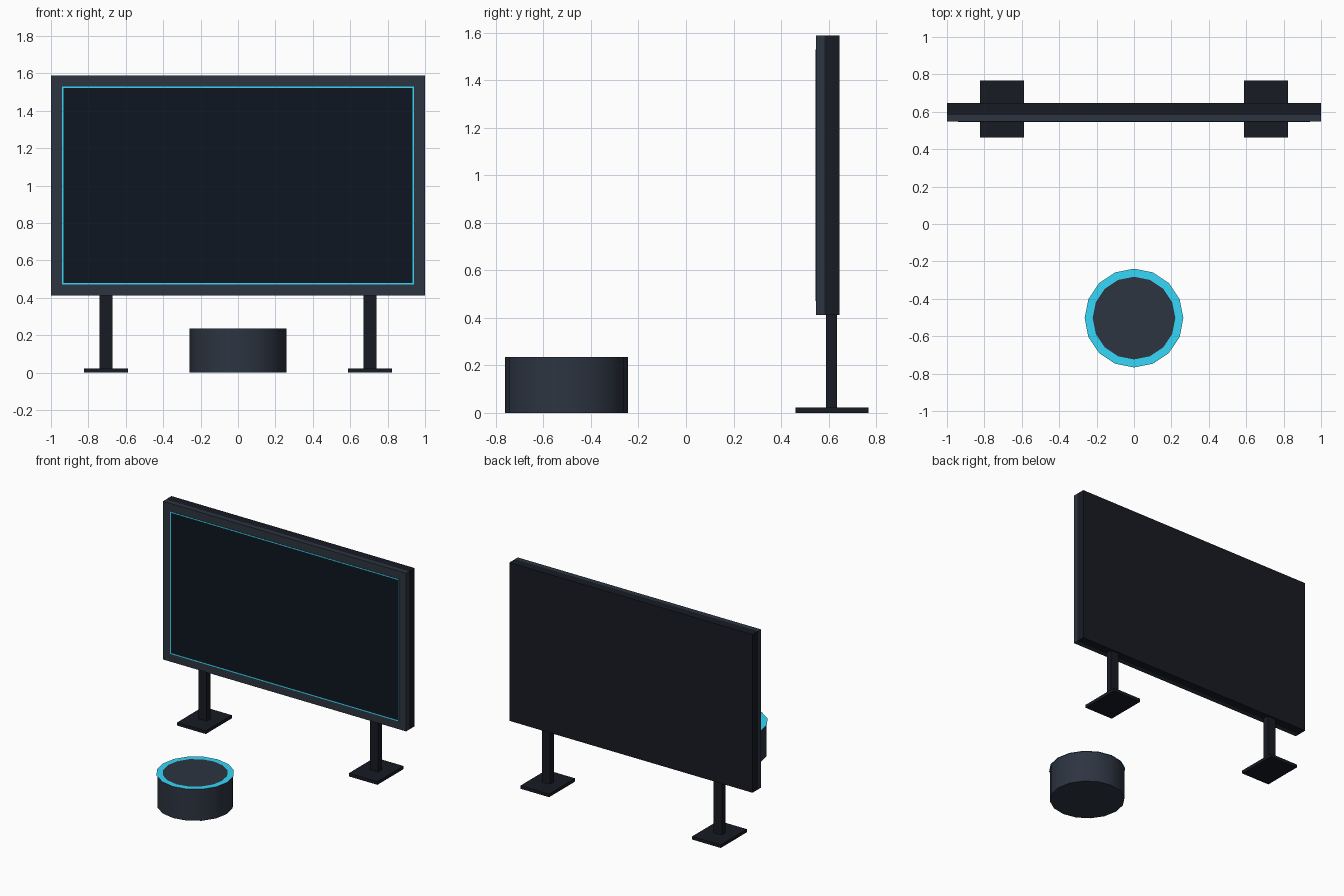
import bpy, bmesh
from math import radians
from mathutils import Vector

if "Cube" in bpy.data.objects:
    bpy.data.objects.remove(bpy.data.objects["Cube"])


def material(name, rgb):
    m = bpy.data.materials.new(name)
    m.diffuse_color = (*rgb, 1)
    m.use_nodes = True
    m.node_tree.nodes["Principled BSDF"].inputs["Base Color"].default_value = m.diffuse_color
    return m


SLATE = material("slate", (0.026, 0.035, 0.053))
DARK = material("dark_metal", (0.0085, 0.0108, 0.0165))
GLASS = material("screen_glass", (0.0045, 0.0080, 0.015))
CYAN = material("cyan_glow", (0.035, 0.680, 0.950))


def add_object(name, bm, *mats):
    bmesh.ops.recalc_face_normals(bm, faces=bm.faces)
    mesh = bpy.data.meshes.new(name)
    bm.to_mesh(mesh)
    bm.free()
    for m in mats:
        mesh.materials.append(m)
    ob = bpy.data.objects.new(name, mesh)
    bpy.context.collection.objects.link(ob)
    return ob


def box_mesh(lo, hi):
    lo, hi = Vector(lo), Vector(hi)
    bm = bmesh.new()
    bmesh.ops.create_cube(bm, size=1)
    bmesh.ops.scale(bm, vec=hi - lo, verts=bm.verts)
    bmesh.ops.translate(bm, vec=(lo + hi) / 2, verts=bm.verts)
    bm.normal_update()
    return bm


def inset(bm, face, width, slot):
    """Inset a face and paint the rim."""
    bm.normal_update()
    for f in bmesh.ops.inset_region(bm, faces=[face], thickness=width,
                                    use_even_offset=True)["faces"]:
        f.material_index = slot


def front_of(bm):
    return min(bm.faces, key=lambda f: f.calc_center_median().y)


# Display panel: dark back shell and slate bezel
add_object("back_shell", box_mesh((-1, 0.5824, 0.4118), (1, 0.6471, 1.5882)), DARK)
add_object("bezel", box_mesh((-1, 0.5471, 0.4118), (1, 0.5824, 1.5882)), SLATE)

# Screen slab set into the bezel, with a glowing rim on its face
bm = box_mesh((-0.9412, 0.5441, 0.4706), (0.9412, 0.5647, 1.5294))
front = front_of(bm)
inset(bm, front, 0.008, 1)
front.material_index = 2
add_object("screen", bm, SLATE, CYAN, GLASS)

# Two stands, each a post on a foot plate
for side, x in (("left", -0.7059), ("right", 0.7059)):
    add_object(side + "_post", box_mesh((x - 0.034, 0.5900, 0.0235),
                                        (x + 0.034, 0.6365, 0.4118)), DARK)
    add_object(side + "_foot", box_mesh((x - 0.1176, 0.4618, 0),
                                        (x + 0.1176, 0.7676, 0.0235)), DARK)

# Round pedestal with a slightly wider glowing ring on top
HEIGHT, CENTRE_Y = 0.2353, -0.503
bm = bmesh.new()
bmesh.ops.create_cone(bm, cap_ends=True, segments=16,
                      radius1=0.2588, radius2=0.2588, depth=HEIGHT)
bmesh.ops.translate(bm, vec=(0, CENTRE_Y, HEIGHT / 2), verts=bm.verts)
pedestal = add_object("pedestal", bm, SLATE)
bpy.context.view_layer.objects.active = pedestal
pedestal.select_set(True)
bpy.ops.object.shade_smooth_by_angle(angle=radians(30))

bm = bmesh.new()
loops = [bmesh.ops.create_circle(bm, segments=16, radius=r)["verts"]
         for r in (0.264, 0.221)]
bmesh.ops.translate(bm, vec=(0, CENTRE_Y, HEIGHT + 0.002), verts=bm.verts)
bmesh.ops.bridge_loops(bm, edges=bm.edges[:])
bm.normal_update()
ring = add_object("pedestal_ring", bm, CYAN)
if ring.data.polygons[0].normal.z < 0:
    ring.data.flip_normals()
